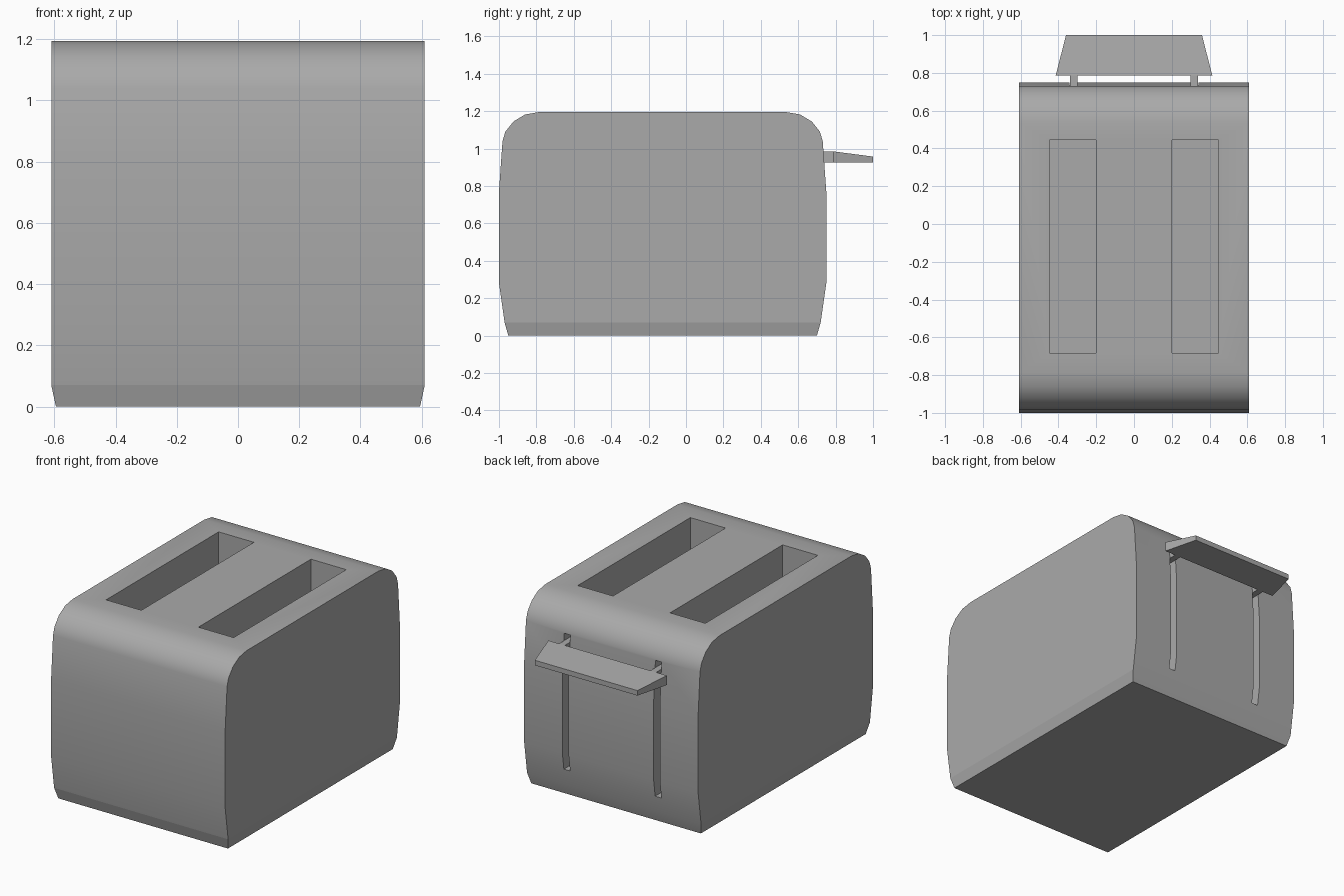
import bpy, bmesh, math

cube = bpy.data.objects.get("Cube")
if cube:
    bpy.data.objects.remove(cube, do_unlink=True)

grey = bpy.data.materials.new("grey")
grey.use_nodes = True
grey.diffuse_color = (0.4, 0.4, 0.4, 1)
grey.node_tree.nodes["Principled BSDF"].inputs["Base Color"].default_value = (0.4, 0.4, 0.4, 1)


def make_object(name, bm):
    bmesh.ops.recalc_face_normals(bm, faces=bm.faces)
    mesh = bpy.data.meshes.new(name)
    bm.to_mesh(mesh)
    bm.free()
    mesh.materials.append(grey)
    obj = bpy.data.objects.new(name, mesh)
    bpy.context.collection.objects.link(obj)
    return obj


def extrude_profile(points, half_width):
    """Extrude a closed side profile of (y, z) points across x."""
    bm = bmesh.new()
    face = bm.faces.new([bm.verts.new((-half_width, y, z)) for y, z in points])
    new = bmesh.ops.extrude_face_region(bm, geom=[face])["geom"]
    verts = [v for v in new if isinstance(v, bmesh.types.BMVert)]
    bmesh.ops.translate(bm, verts=verts, vec=(2 * half_width, 0, 0))
    return bm


def make_box(name, x, y, z):
    bm = bmesh.new()
    bmesh.ops.create_cube(bm, size=1)
    for v in bm.verts:
        v.co = [r[0] if c < 0 else r[1] for c, r in zip(v.co, (x, y, z))]
    return make_object(name, bm)


# Body: rounded loaf profile, mirrored front to back, narrowing at the foot
CENTRE, FOOT = -0.125, 0.07
half = [(0.825, 0), (0.845, FOOT), (0.875, 0.28), (0.875, 0.77), (0.856, 1.04),
        (0.841, 1.09), (0.797, 1.145), (0.735, 1.182), (0.66, 1.195)]
profile = [(CENTRE + d, z) for d, z in half] + [(CENTRE - d, z) for d, z in reversed(half)]
bm = extrude_profile(profile, 0.61)
bmesh.ops.bisect_plane(bm, geom=bm.verts[:] + bm.edges[:] + bm.faces[:],
                       plane_co=(0, 0, FOOT), plane_no=(0, 0, 1))
for v in bm.verts:
    if v.co.z < 0.01:
        v.co.x *= 0.975
body = make_object("body", bm)

# Bread slots in the top and lever grooves in the back
cutters = []
for side in (-1, 1):
    cutters.append(make_box("bread_slot_cutter", sorted((side * 0.2, side * 0.447)),
                            (-0.682, 0.445), (0.25, 1.4)))
    cutters.append(make_box("lever_groove_cutter", (side * 0.32 - 0.022, side * 0.32 + 0.022),
                            (0.64, 0.9), (0.17, 1.03)))
bpy.context.view_layer.objects.active = body
for cutter in cutters:
    mod = body.modifiers.new("cut", "BOOLEAN")
    mod.operation, mod.solver, mod.object = "DIFFERENCE", "EXACT", cutter
    bpy.ops.object.modifier_apply(modifier=mod.name)
    bpy.data.objects.remove(cutter, do_unlink=True)
bpy.ops.object.select_all(action="DESELECT")
body.select_set(True)
bpy.ops.object.shade_smooth_by_angle(angle=math.radians(30))

# Lever handle: wedge that thins and narrows outward
bm = extrude_profile([(0.785, 0.925), (1.0, 0.925), (1.0, 0.957), (0.785, 0.985)], 0.415)
for v in bm.verts:
    if v.co.y > 0.9:
        v.co.x *= 0.867
make_object("lever_handle", bm)

# Arms joining the handle to the grooves
for side, label in ((-1, "right"), (1, "left")):
    make_box("lever_arm_" + label, (side * 0.32 - 0.02, side * 0.32 + 0.02),
             (0.64, 0.785), (0.925, 0.985))
